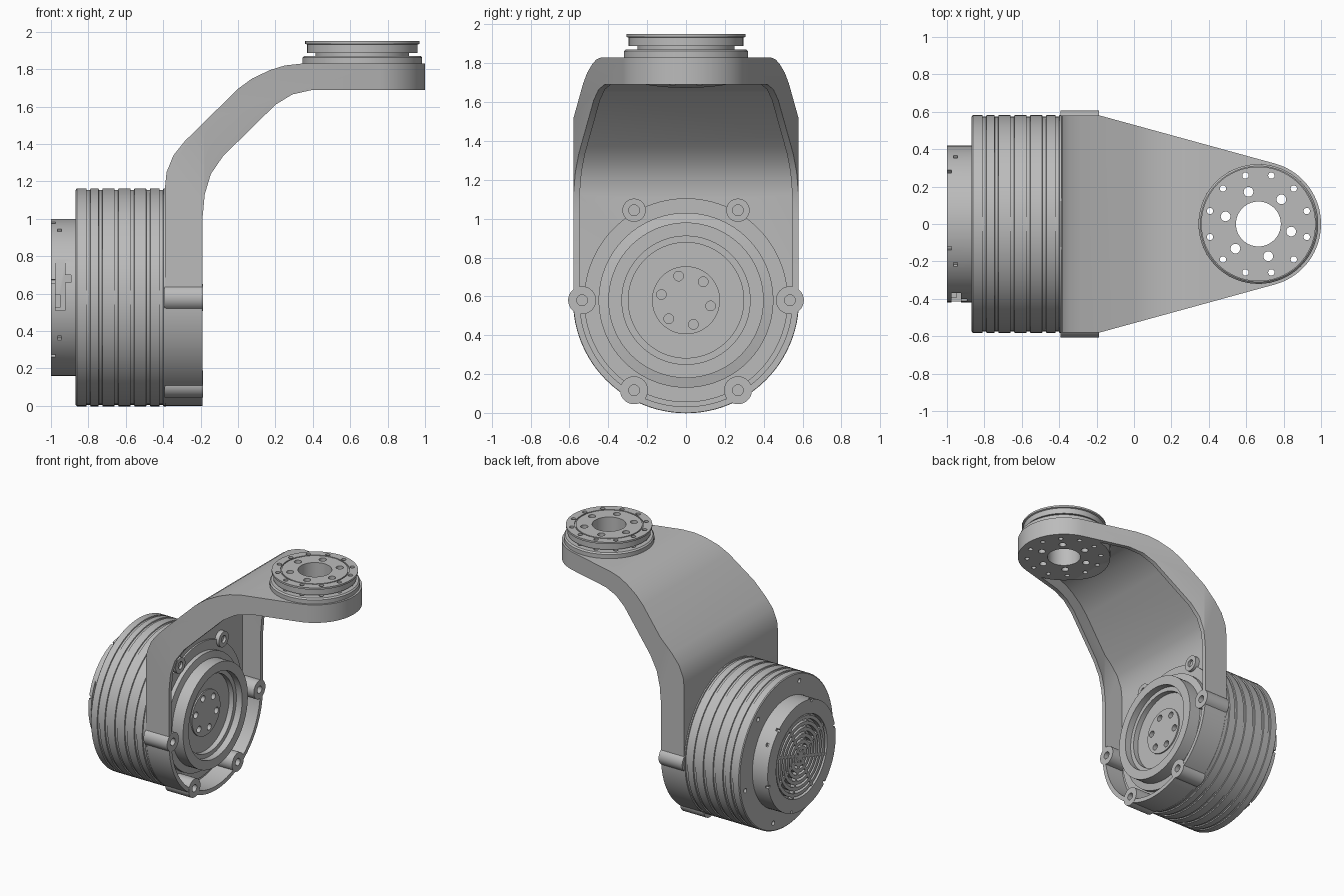
import bpy, bmesh
from math import radians, cos, sin, pi
from mathutils import Matrix, Vector

cube = bpy.data.objects.get("Cube")
if cube:
    bpy.data.objects.remove(cube, do_unlink=True)

grey = bpy.data.materials.new("machined_grey")
grey.use_nodes = True
COLOUR = (0.5, 0.5, 0.5, 1)
grey.diffuse_color = COLOUR
grey.node_tree.nodes["Principled BSDF"].inputs["Base Color"].default_value = COLOUR

MOTOR = Vector((0, 0, 0.58))      # motor axis runs along x
JOINT = Vector((0.665, 0, 0))     # output axis runs along z
# cyclic axis swap: local z becomes the named axis
TURN = {"z": Matrix.Identity(4),
        "x": Matrix(((0, 0, 1, 0), (1, 0, 0, 0), (0, 1, 0, 0), (0, 0, 0, 1))),
        "y": Matrix(((0, 1, 0, 0), (0, 0, 1, 0), (1, 0, 0, 0), (0, 0, 0, 1)))}


def finish(name, bm, axis="z", centre=(0, 0, 0)):
    bmesh.ops.remove_doubles(bm, verts=bm.verts, dist=1e-5)
    bmesh.ops.recalc_face_normals(bm, faces=bm.faces)
    bm.transform(Matrix.Translation(centre) @ TURN[axis])
    mesh = bpy.data.meshes.new(name)
    bm.to_mesh(mesh)
    bm.free()
    mesh.materials.append(grey)
    obj = bpy.data.objects.new(name, mesh)
    bpy.context.collection.objects.link(obj)
    return obj


def prism(name, pts, axis, lo, hi):
    """Extrude an outline along an axis."""
    bm = bmesh.new()
    face = bm.faces.new([bm.verts.new((a, b, lo)) for a, b in pts])
    top = bmesh.ops.extrude_face_region(bm, geom=[face])["geom"]
    moved = [v for v in top if isinstance(v, bmesh.types.BMVert)]
    bmesh.ops.translate(bm, verts=moved, vec=(0, 0, hi - lo))
    return finish(name, bm, axis)


def lathe(name, profile, axis, centre, closed=False, steps=96):
    """Turn (radius, height) points around an axis."""
    bm = bmesh.new()
    vs = [bm.verts.new((r, 0, h)) for r, h in profile]
    pairs = list(zip(vs, vs[1:])) + ([(vs[-1], vs[0])] if closed else [])
    es = [bm.edges.new(p) for p in pairs]
    bmesh.ops.spin(bm, geom=vs + es, cent=(0, 0, 0), axis=(0, 0, 1),
                   angle=2 * pi, steps=steps, use_duplicate=False)
    return finish(name, bm, axis, centre)


def pins(name, spots, radius, lo, hi, axis, centre, segs=20):
    """Several parallel cylinders in one mesh."""
    bm = bmesh.new()
    for a, b in spots:
        bmesh.ops.create_cone(bm, cap_ends=True, segments=segs, radius1=radius,
                              radius2=radius, depth=hi - lo,
                              matrix=Matrix.Translation((a, b, (lo + hi) / 2)))
    return finish(name, bm, axis, centre)


def boxes(name, items, axis="z", centre=(0, 0, 0)):
    """Boxes as (centre, size, turn in degrees about the axis)."""
    bm = bmesh.new()
    for c, s, deg in items:
        bmesh.ops.create_cube(bm, size=1, matrix=Matrix.Rotation(radians(deg), 4, "Z")
                              @ Matrix.Translation(c) @ Matrix.Diagonal((*s, 1)))
    return finish(name, bm, axis, centre)


def ring(radius, count, start):
    return [(radius * cos(radians(start + i * 360 / count)),
             radius * sin(radians(start + i * 360 / count))) for i in range(count)]


def combine(obj, tool, op="DIFFERENCE"):
    mod = obj.modifiers.new("cut", "BOOLEAN")
    mod.operation, mod.object, mod.solver = op, tool, "EXACT"
    bpy.context.view_layer.update()
    done = bpy.data.meshes.new_from_object(
        obj.evaluated_get(bpy.context.evaluated_depsgraph_get()))
    obj.modifiers.clear()
    obj.data = done
    bpy.data.objects.remove(tool, do_unlink=True)


def plan(inset):
    """Tapered outline of the arm from above."""
    r, w = 0.335 - inset, 0.582 - inset
    arc = [(JOINT.x + r * cos(radians(a)), r * sin(radians(a))) for a in range(-74, 75, 4)]
    return [(-0.5, -w), (-0.19, -w)] + arc + [(-0.19, w), (-0.5, w)]


def shield(inset):
    """Outline along the motor axis: round below, straight above."""
    r = 0.58 - inset
    arc = [(r * cos(radians(a)), MOTOR.z + r * sin(radians(a))) for a in range(-180, 1, 4)]
    return arc + [(r, 2.2), (-r, 2.2)]


def swap(pts):
    return [(b, a) for a, b in pts]


# --- bracket: bent arm, cut to shape, hollowed from the inner side
outer = [(-0.39, 1.17), (-0.382, 1.25), (-0.345, 1.34), (-0.285, 1.415), (0.0, 1.695),
         (0.075, 1.75), (0.17, 1.795), (0.25, 1.82), (0.34, 1.83)]
inner = [(0.4, 1.69), (0.29, 1.665), (0.2, 1.61), (-0.08, 1.335), (-0.145, 1.24),
         (-0.178, 1.13), (-0.19, 1.0)]
side = [(-0.39, -0.1)] + outer + [(1.1, 1.83), (1.1, 1.69)] + inner + [(-0.19, -0.1)]
bracket = prism("bracket", swap(side), "y", -0.8, 0.8)
combine(bracket, prism("t", plan(0), "z", -0.5, 2.5), "INTERSECT")
combine(bracket, prism("t", shield(0), "x", -0.6, 1.2), "INTERSECT")

web = 0.045
hollow = [(x + web, z - web) for x, z in outer]
hollow = [(hollow[0][0], -0.1)] + hollow + [(1.1, hollow[-1][1]), (1.1, -0.1)]
recess = prism("recess", swap(hollow), "y", -0.8, 0.8)
combine(recess, prism("t", plan(0.032), "z", -0.5, 2.5), "INTERSECT")
combine(recess, prism("t", shield(0.032), "x", -0.6, 1.2), "INTERSECT")
combine(recess, pins("t", [(0, 0)], 0.337, -0.5, 2.5, "z", JOINT, 96))
combine(bracket, recess)

# screw bosses around the rim, low ones on the web
spots = ring(0.535, 6, 0)
rim = [p for p in spots if p[1] < 0.1]
pads = [p for p in spots if p[1] > 0.1]
combine(bracket, pins("t", rim, 0.072, -0.392, -0.188, "x", MOTOR, 32), "UNION")
combine(bracket, pins("t", pads, 0.06, -0.38, -0.31, "x", MOTOR, 32), "UNION")
combine(bracket, pins("t", spots, 0.028, -0.3, -0.1, "x", MOTOR))
combine(bracket, pins("t", pads, 0.028, -0.33, -0.1, "x", MOTOR))

# --- output flange with its bolt circles
flange = lathe("output_flange", [
    (0.12, 1.825), (0.32, 1.825), (0.32, 1.862), (0.31, 1.872), (0.25, 1.872),
    (0.25, 1.888), (0.295, 1.888), (0.295, 1.932), (0.306, 1.936), (0.306, 1.95),
    (0.245, 1.95), (0.245, 1.942), (0.236, 1.942), (0.236, 1.95), (0.12, 1.95)],
    "z", JOINT, closed=True)
for part in (bracket, flange):
    combine(part, pins("t", ring(0.18, 6, 47), 0.026, 1.6, 2.1, "z", JOINT))
    combine(part, pins("t", ring(0.268, 12, 15), 0.017, 1.6, 2.1, "z", JOINT))
combine(bracket, pins("t", [(0, 0)], 0.12, 1.6, 2.1, "z", JOINT, 96))

# --- motor housing with turned grooves
profile = [(0, -0.868), (0.575, -0.868), (0.582, -0.862)]
for x in (-0.8, -0.735, -0.65, -0.565, -0.48, -0.41):
    profile += [(0.582, x - 0.011), (0.574, x - 0.009), (0.574, x + 0.009), (0.582, x + 0.011)]
housing = lathe("motor_housing", profile + [(0.582, -0.385), (0, -0.385)], "x", MOTOR)
combine(housing, pins("t", ring(0.52, 6, 48), 0.017, -1, -0.83, "x", MOTOR))

# --- motor front: stepped ring around a hub
front = lathe("motor_front", [
    (0, -0.38), (0.525, -0.38), (0.525, -0.332), (0.45, -0.332), (0.45, -0.3),
    (0.4, -0.29), (0.4, -0.195), (0.33, -0.195), (0.33, -0.245), (0.297, -0.245),
    (0.297, -0.285), (0.175, -0.285), (0.175, -0.275), (0, -0.275)], "x", MOTOR)
combine(front, pins("t", ring(0.13, 6, 47), 0.025, -0.32, -0.2, "x", MOTOR))

# --- rear cap with a cable port and rim notches
cap = lathe("rear_cap", [(0, -0.86), (0.42, -0.86), (0.42, -1), (0.315, -1),
                         (0.315, -0.96), (0, -0.96)], "x", MOTOR)
combine(cap, boxes("t", [((0.42, 0, -0.955), (0.04, 0.025, 0.02), 31 + 90 * i)
                         for i in range(4)] +
                   [((0.42, 0, -0.99), (0.04, 0.02, 0.03), 48 + 60 * i) for i in range(6)],
                   "x", MOTOR))
combine(cap, boxes("t", [((-0.95, -0.44, 0.67), (0.05, 0.14, 0.32), 0)]))
combine(cap, boxes("t", [((-0.91, -0.44, 0.68), (0.035, 0.14, 0.04), 0)]))
port = boxes("cable_plug", [((-0.962, -0.375, 0.56), (0.025, 0.04, 0.07), 0)])

# --- vent grille: concentric rings joined by spokes
parts = [cap, port, housing, front, flange, bracket]
for i in range(6):
    r = 0.05 + i * 0.045
    parts.append(lathe("grille_ring", [(r, -0.95), (r + 0.026, -0.95), (r + 0.026, -0.992),
                                       (r, -0.992)], "x", MOTOR, True, 64))
parts.append(boxes("grille_spokes", [((0.16, 0, -0.972), (0.32, 0.022, 0.038), 18 + 45 * i)
                                     for i in range(8)], "x", MOTOR))

# --- smooth shading with sharp edges kept
bpy.ops.object.select_all(action="DESELECT")
for obj in parts:
    obj.select_set(True)
bpy.context.view_layer.objects.active = bracket
bpy.ops.object.shade_smooth_by_angle(angle=radians(30))
